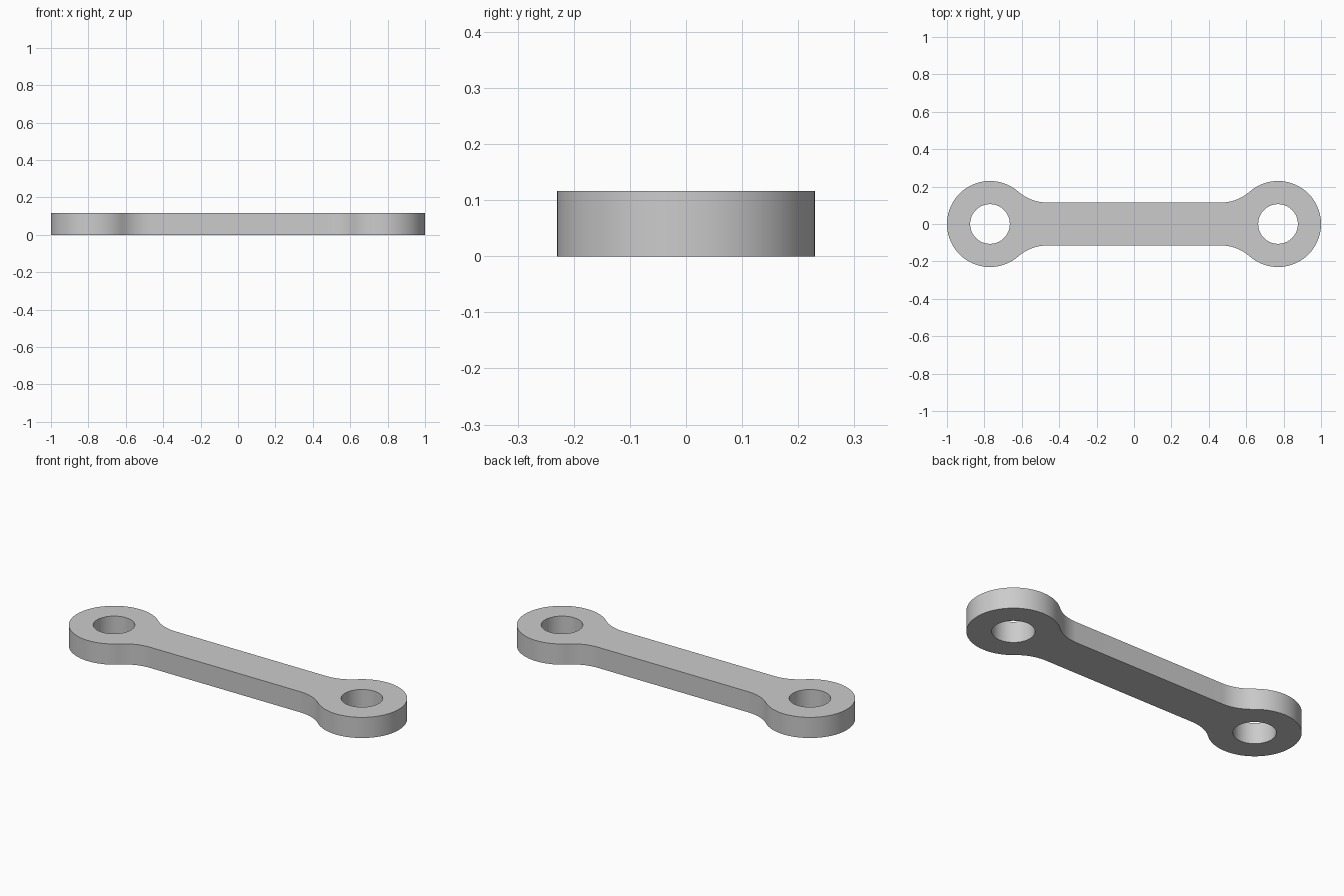
import bpy
import bmesh
from math import asin, cos, sin, pi

if "Cube" in bpy.data.objects:
    bpy.data.objects.remove(bpy.data.objects["Cube"], do_unlink=True)

EYE_X, EYE_R, HOLE_R = 0.77, 0.23, 0.106
BAR_HALF, FILLET_R, THICK = 0.115, 0.23, 0.116


def arc(cx, cy, r, start, end, steps):
    return [(cx + r * cos(start + (end - start) * i / steps),
             cy + r * sin(start + (end - start) * i / steps))
            for i in range(steps + 1)]


def add_loop(bm, points):
    verts = [bm.verts.new((x, y, 0)) for x, y in points]
    return [bm.edges.new((v, verts[i - 1])) for i, v in enumerate(verts)]


# Quarter outline: round eye, then a tangent fillet into the bar
tangent = asin((BAR_HALF + FILLET_R) / (EYE_R + FILLET_R))
fillet_x = EYE_X - (EYE_R + FILLET_R) * cos(tangent)
quarter = arc(EYE_X, 0, EYE_R, 0, pi - tangent, 36)
quarter += arc(fillet_x, BAR_HALF + FILLET_R, FILLET_R, -tangent, -pi / 2, 14)[1:]

# Mirror to the full outline
upper = quarter + [(-x, y) for x, y in reversed(quarter)]
outline = upper + [(x, -y) for x, y in reversed(upper[1:-1])]

# Fill the plate around both pin holes and extrude it
bm = bmesh.new()
edges = add_loop(bm, outline)
for side in (-1, 1):
    edges += add_loop(bm, arc(side * EYE_X, 0, HOLE_R, 0, 2 * pi, 64)[:-1])
bmesh.ops.triangle_fill(bm, use_beauty=True, edges=edges)
raised = bmesh.ops.extrude_face_region(bm, geom=bm.faces[:], use_keep_orig=True)
bmesh.ops.translate(bm, vec=(0, 0, THICK),
                    verts=[g for g in raised["geom"] if isinstance(g, bmesh.types.BMVert)])
bmesh.ops.recalc_face_normals(bm, faces=bm.faces[:])
mesh = bpy.data.meshes.new("link_arm")
bm.to_mesh(mesh)
bm.free()

link = bpy.data.objects.new("link_arm", mesh)
bpy.context.collection.objects.link(link)

# Plain grey metal
grey = bpy.data.materials.new("light_grey")
grey.use_nodes = True
colour = (0.6, 0.6, 0.6, 1)
grey.diffuse_color = colour
grey.node_tree.nodes["Principled BSDF"].inputs["Base Color"].default_value = colour
mesh.materials.append(grey)

# Smooth curved walls, sharp rims
bpy.ops.object.select_all(action="DESELECT")
link.select_set(True)
bpy.context.view_layer.objects.active = link
bpy.ops.object.shade_smooth_by_angle(angle=pi / 6)
